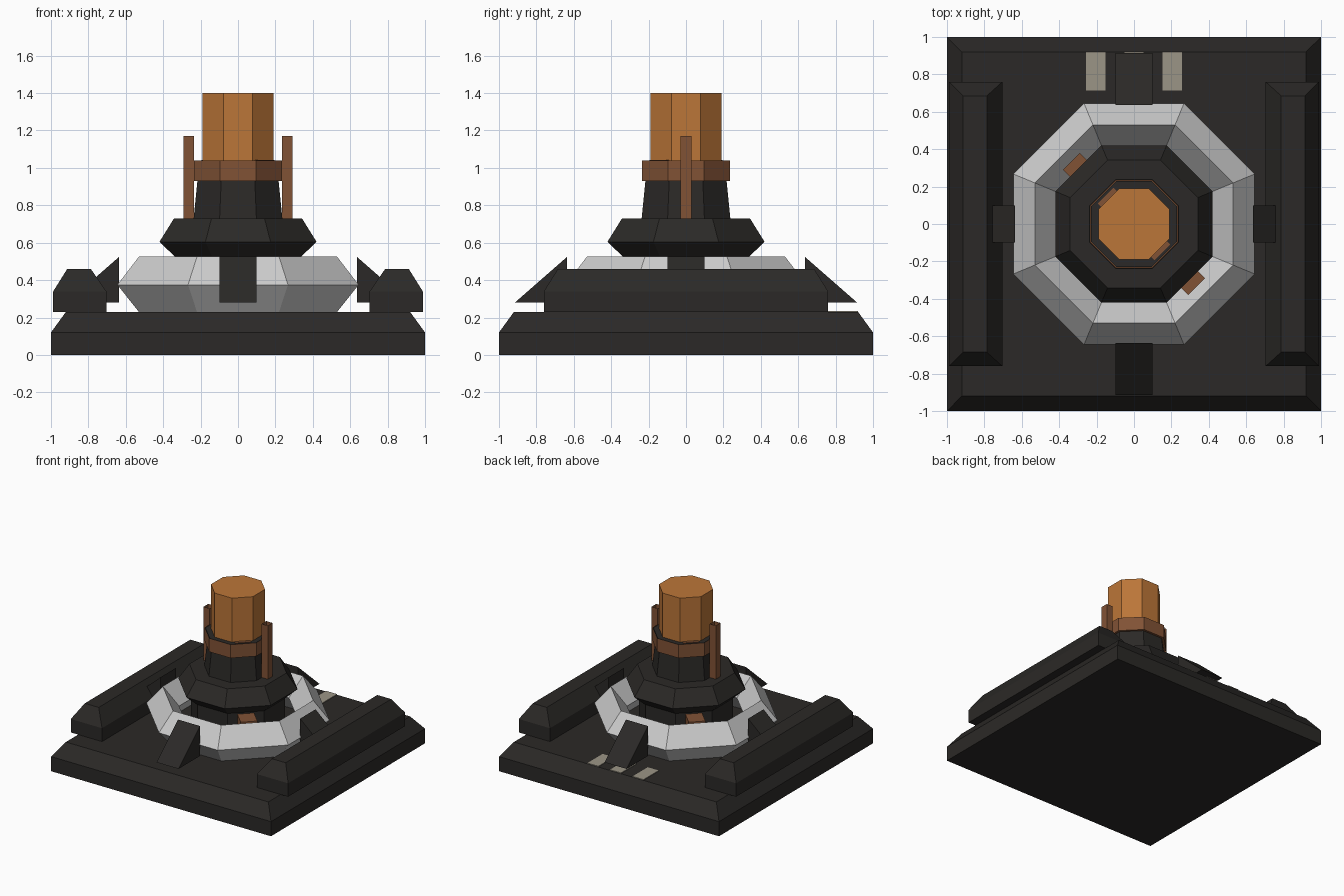
import bpy
from math import cos, sin, pi, radians
from mathutils import Matrix

if "Cube" in bpy.data.objects:
    bpy.data.objects.remove(bpy.data.objects["Cube"])


def material(name, rgb):
    m = bpy.data.materials.new(name)
    m.diffuse_color = (*rgb, 1)
    m.use_nodes = True
    m.node_tree.nodes["Principled BSDF"].inputs["Base Color"].default_value = m.diffuse_color
    return m


DARK = material("dark_metal", (0.024, 0.022, 0.020))
BROWN = material("brown_metal", (0.22, 0.085, 0.036))
COPPER = material("copper", (0.50, 0.18, 0.04))
BEIGE = material("beige", (0.33, 0.30, 0.24))


def loft(name, loops, mat=None, closed=False, cap_top=True, turn=0):
    """Skin equal-length loops of points, capped or joined end to end."""
    n, k = len(loops[0]), len(loops)
    verts = [p for loop in loops for p in loop]
    faces = []
    for j in range(k if closed else k - 1):
        a, b = j * n, (j + 1) % k * n
        faces += [(a + i, a + (i + 1) % n, b + (i + 1) % n, b + i) for i in range(n)]
    if not closed:
        faces.append(tuple(reversed(range(n))))
        if cap_top:
            faces.append(tuple(range((k - 1) * n, k * n)))
    me = bpy.data.meshes.new(name)
    me.from_pydata(verts, [], faces)
    me.transform(Matrix.Rotation(radians(turn), 4, 'Z'))
    if mat:
        me.materials.append(mat)
    ob = bpy.data.objects.new(name, me)
    bpy.context.collection.objects.link(ob)
    return ob


def octagon(apothem, z):
    r = apothem / cos(pi / 8)
    return [(r * cos(pi / 8 + i * pi / 4), r * sin(pi / 8 + i * pi / 4), z) for i in range(8)]


def rect(cx, cy, hx, hy, z):
    return [(cx - hx, cy - hy, z), (cx + hx, cy - hy, z), (cx + hx, cy + hy, z), (cx - hx, cy + hy, z)]


def lathe(name, profile, mat=None, **kw):
    return loft(name, [octagon(a, z) for a, z in profile], mat, **kw)


def box(name, cx, cy, hx, hy, z0, z1, mat, **kw):
    return loft(name, [rect(cx, cy, hx, hy, z0), rect(cx, cy, hx, hy, z1)], mat, **kw)


# Square base with sloped upper edge
loft("base", [rect(0, 0, 1, 1, 0), rect(0, 0, 1, 1, 0.12), rect(0, 0, 0.92, 0.92, 0.23)], DARK)

# Side rails
for s, side in ((-1, "left"), (1, "right")):
    loft(side + "_rail", [rect(s * 0.846, 0, 0.142, 0.76, 0.23),
                          rect(s * 0.846, 0, 0.142, 0.76, 0.34),
                          rect(s * 0.85, 0, 0.063, 0.685, 0.46)], DARK)

# Octagonal ring with a diamond section
lathe("ring", [(0.645, 0.375), (0.53, 0.525), (0.415, 0.375), (0.53, 0.23)], closed=True)

# Four wedge clamps around the ring
for i, side in enumerate(("right", "back", "left", "front")):
    tri = [(0.635, 0.28), (0.915, 0.28), (0.635, 0.525)]
    loft(side + "_clamp", [[(r, y, z) for r, z in tri] for y in (0.1, -0.1)], DARK, turn=90 * i)

# Pale plates on the back of the base
for i, x in enumerate((-0.205, 0, 0.205)):
    box(f"back_plate_{i}", x, 0.817, 0.052, 0.102, 0.225, 0.236, BEIGE)

# Central column: pedestal, collar, tapered shaft
lathe("pedestal", [(0.33, 0.23), (0.33, 0.525)], DARK)
lathe("collar", [(0.337, 0.525), (0.42, 0.605), (0.342, 0.73)], DARK)
lathe("shaft", [(0.237, 0.73), (0.217, 0.93), (0.23, 0.935), (0.23, 1.038)], DARK)

# Brown band and copper cap
lathe("band", [(0.217, 0.93), (0.235, 0.93), (0.235, 1.04)], BROWN, cap_top=False)
lathe("cap", [(0.19, 1.0), (0.19, 1.40)], COPPER)

# Upright rods on the sides, feet and band inserts on one diagonal
for s, side in ((-1, "left"), (1, "right")):
    box(side + "_rod", s * 0.264, 0, 0.028, 0.03, 0.70, 1.17, BROWN, cap_top=False)
    box(side + "_foot", s * 0.40, 0, 0.074, 0.063, 0.30, 0.51, BROWN, turn=-45)
    box(side + "_band_insert", s * 0.20, 0, 0.015, 0.06, 1.0, 1.042, BROWN, turn=-45)
